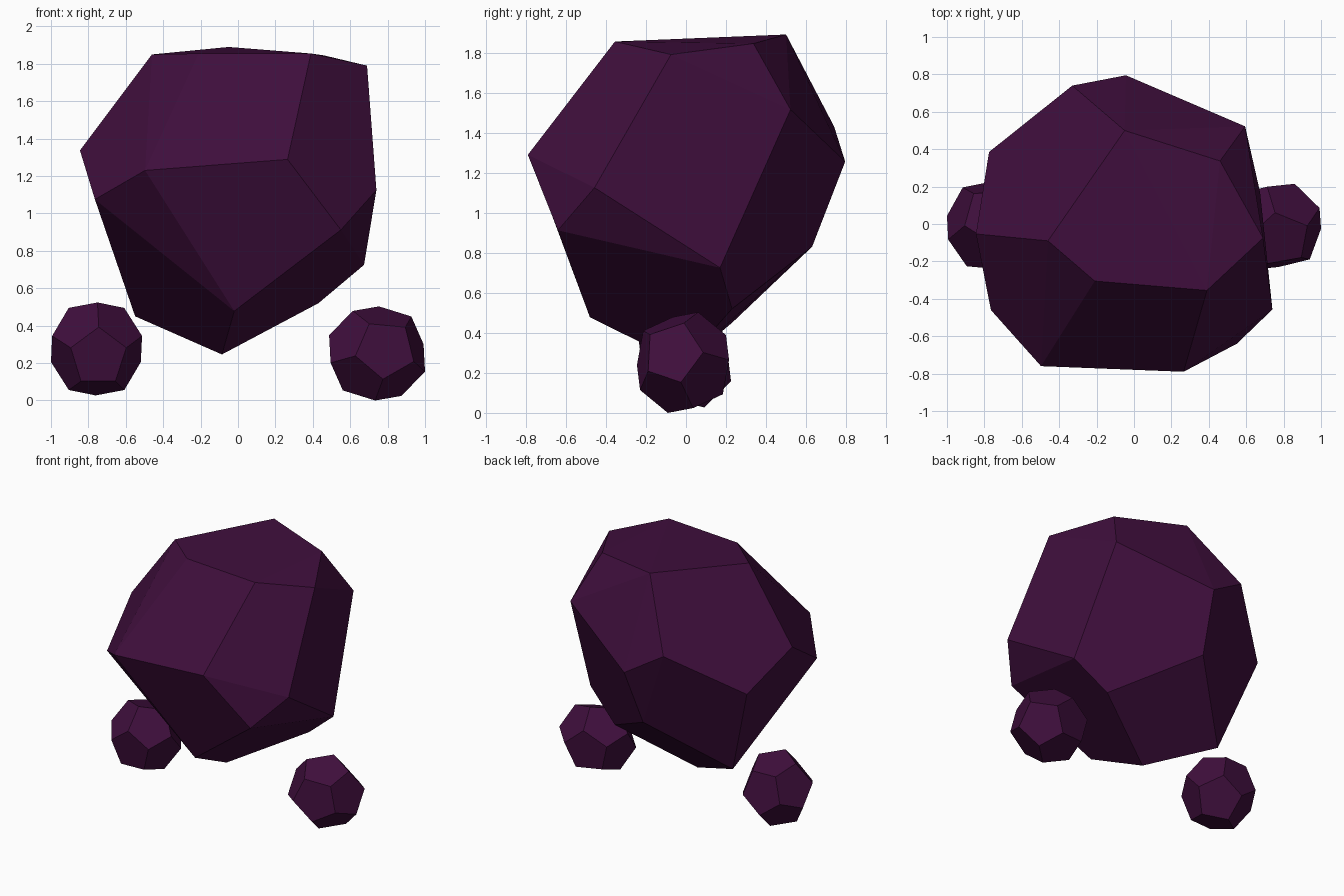
import bpy, bmesh, math
from mathutils import Vector, Matrix

if "Cube" in bpy.data.objects:
    bpy.data.objects.remove(bpy.data.objects["Cube"])

plum = bpy.data.materials.new("dark_plum")
plum.diffuse_color = (0.05, 0.0045, 0.046, 1)
plum.use_nodes = True
plum.node_tree.nodes["Principled BSDF"].inputs["Base Color"].default_value = plum.diffuse_color


def hull_object(name, points, angle):
    """Faceted stone: convex hull with near-flat triangles merged."""
    bm = bmesh.new()
    for p in points:
        bm.verts.new(p)
    res = bmesh.ops.convex_hull(bm, input=bm.verts[:])
    loose = [v for v in bm.verts if not v.link_faces]
    bmesh.ops.delete(bm, geom=loose, context='VERTS')
    bmesh.ops.dissolve_limit(bm, angle_limit=math.radians(angle),
                             verts=bm.verts[:], edges=bm.edges[:])
    bmesh.ops.recalc_face_normals(bm, faces=bm.faces[:])
    mesh = bpy.data.meshes.new(name)
    bm.to_mesh(mesh)
    bm.free()
    mesh.materials.append(plum)
    obj = bpy.data.objects.new(name, mesh)
    bpy.context.collection.objects.link(obj)
    return obj


def frame(normal, apex):
    """Orthonormal frame from a face normal and an in-plane direction."""
    n = Vector(normal).normalized()
    a = Vector(apex)
    a = (a - n * a.dot(n)).normalized()
    return Matrix((n, a, n.cross(a))).transposed()


def dodecahedron_stone(name, normal, apex, low, high):
    """Twelve-sided stone, one face turned to normal, fitted to a box."""
    g = (1 + math.sqrt(5)) / 2
    pts = [Vector((x, y, z)) for x in (-1, 1) for y in (-1, 1) for z in (-1, 1)]
    for a in (-1 / g, 1 / g):
        for b in (-g, g):
            pts += [Vector((0, a, b)), Vector((a, b, 0)), Vector((b, 0, a))]
    turn = frame(normal, apex) @ frame((1, 0, g), (g, 0, -1)).transposed()
    pts = [turn @ p for p in pts]
    for i in range(3):
        lo, hi = min(p[i] for p in pts), max(p[i] for p in pts)
        for p in pts:
            p[i] = low[i] + (p[i] - lo) / (hi - lo) * (high[i] - low[i])
    hull_object(name, pts, 3)


# Large body stone: corners from the top down
body = [
    (-.05, .50, 1.89), (-.46, -.09, 1.85), (-.21, -.305, 1.855),
    (.39, -.355, 1.855), (.69, -.075, 1.79), (.46, .337, 1.845),
    (.594, .522, 1.515), (-.33, .74, 1.43), (-.043, .795, 1.255),
    (-.845, -.053, 1.337), (-.775, .385, 1.13), (-.765, -.46, 1.075),
    (-.497, -.76, 1.23), (.265, -.79, 1.289), (.74, -.457, 1.125),
    (.55, -.64, .912), (.674, .17, .725), (-.085, .63, .83),
    (.43, .23, .52), (-.02, -.48, .478), (-.55, .23, .45),
    (-.086, -.013, .246),
]
hull_object("body_stone", body, 5)

# Two small stones at the foot
dodecahedron_stone("left_foot_stone", (.05, -.97, -.2), (0, 0, 1),
                   (-1.0, -.24, .027), (-.513, .225, .524))
dodecahedron_stone("right_foot_stone", (.2, -.97, .1), (-.1, 0, -1),
                   (.487, -.245, 0), (1.0, .215, .503))
